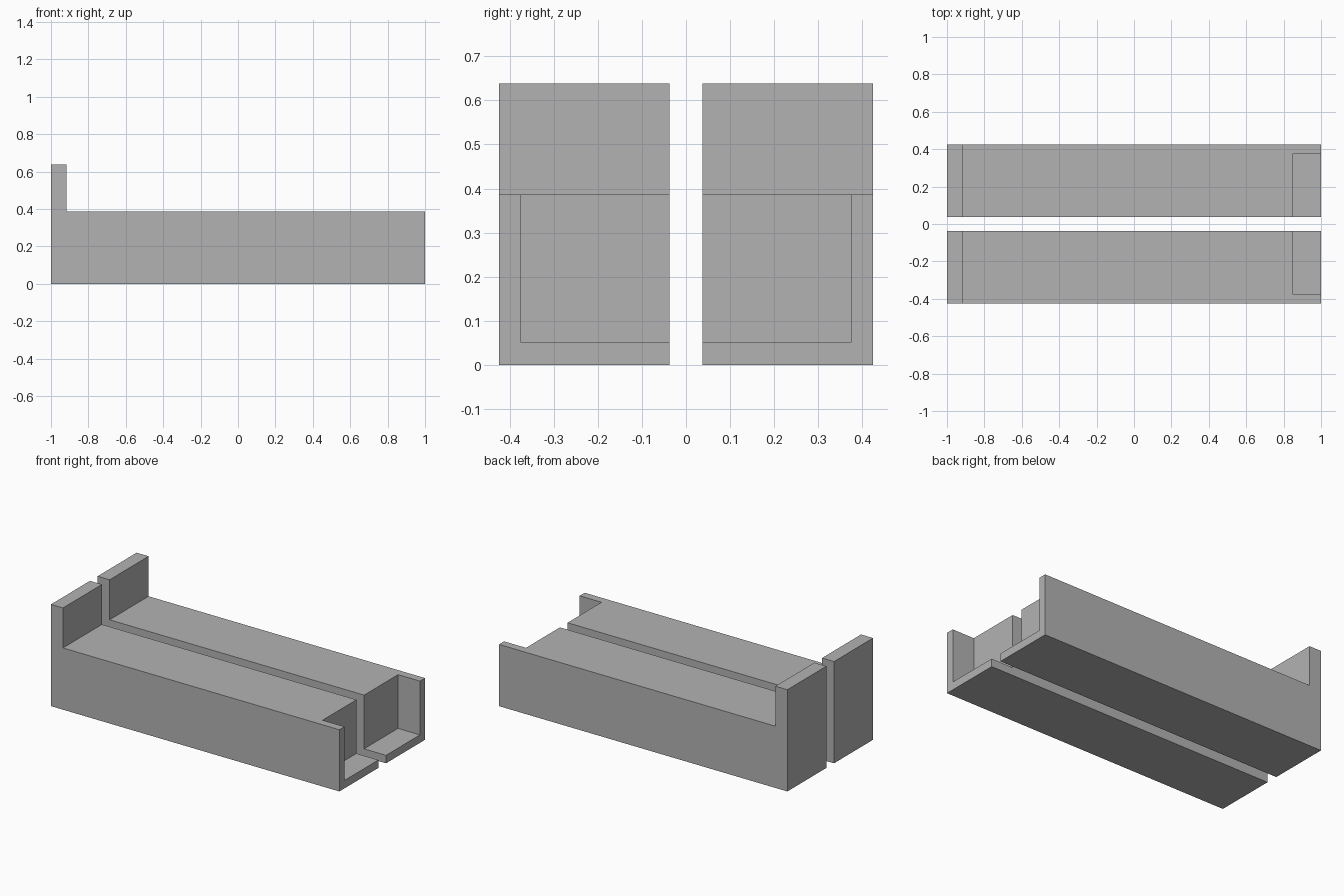
import bpy
import bmesh
from mathutils import Vector

cube = bpy.data.objects.get("Cube")
if cube:
    bpy.data.objects.remove(cube, do_unlink=True)

INNER, OUTER = 0.038, 0.424        # side limits of each half
BED_TOP, END_TOP = 0.387, 0.638    # heights of the bed and the end wall
WALL = 0.05                        # thickness of the notch side and floor

grey = bpy.data.materials.new("Plain grey")
grey.use_nodes = True
colour = (0.45, 0.45, 0.45, 1)
grey.diffuse_color = colour
grey.node_tree.nodes["Principled BSDF"].inputs["Base Color"].default_value = colour


def extruded(name, profile, y0, y1):
    """Extrude an x-z profile from y0 to y1."""
    bm = bmesh.new()
    face = bm.faces.new([bm.verts.new((x, y0, z)) for x, z in profile])
    new = bmesh.ops.extrude_face_region(bm, geom=[face])["geom"]
    verts = [v for v in new if isinstance(v, bmesh.types.BMVert)]
    bmesh.ops.translate(bm, verts=verts, vec=Vector((0, y1 - y0, 0)))
    bmesh.ops.recalc_face_normals(bm, faces=bm.faces)
    mesh = bpy.data.meshes.new(name)
    bm.to_mesh(mesh)
    bm.free()
    mesh.materials.append(grey)
    obj = bpy.data.objects.new(name, mesh)
    bpy.context.collection.objects.link(obj)
    return obj


# Long block with a raised end wall
block_profile = [(-1, 0), (1, 0), (1, BED_TOP), (-0.917, BED_TOP),
                 (-0.917, END_TOP), (-1, END_TOP)]
# Notch at the low end, open at the top, the end and the inner side
notch_profile = [(0.848, WALL), (1.1, WALL), (1.1, 0.6), (0.848, 0.6)]

for name, side in (("front", -1), ("back", 1)):
    block = extruded(name + "_block", block_profile, side * INNER, side * OUTER)
    cutter = extruded(name + "_notch_cutter", notch_profile,
                      0, side * (OUTER - WALL))
    cut = block.modifiers.new("Notch", 'BOOLEAN')
    cut.operation = 'DIFFERENCE'
    cut.solver = 'EXACT'
    cut.object = cutter
    cutter.hide_render = True
    cutter.hide_set(True)
